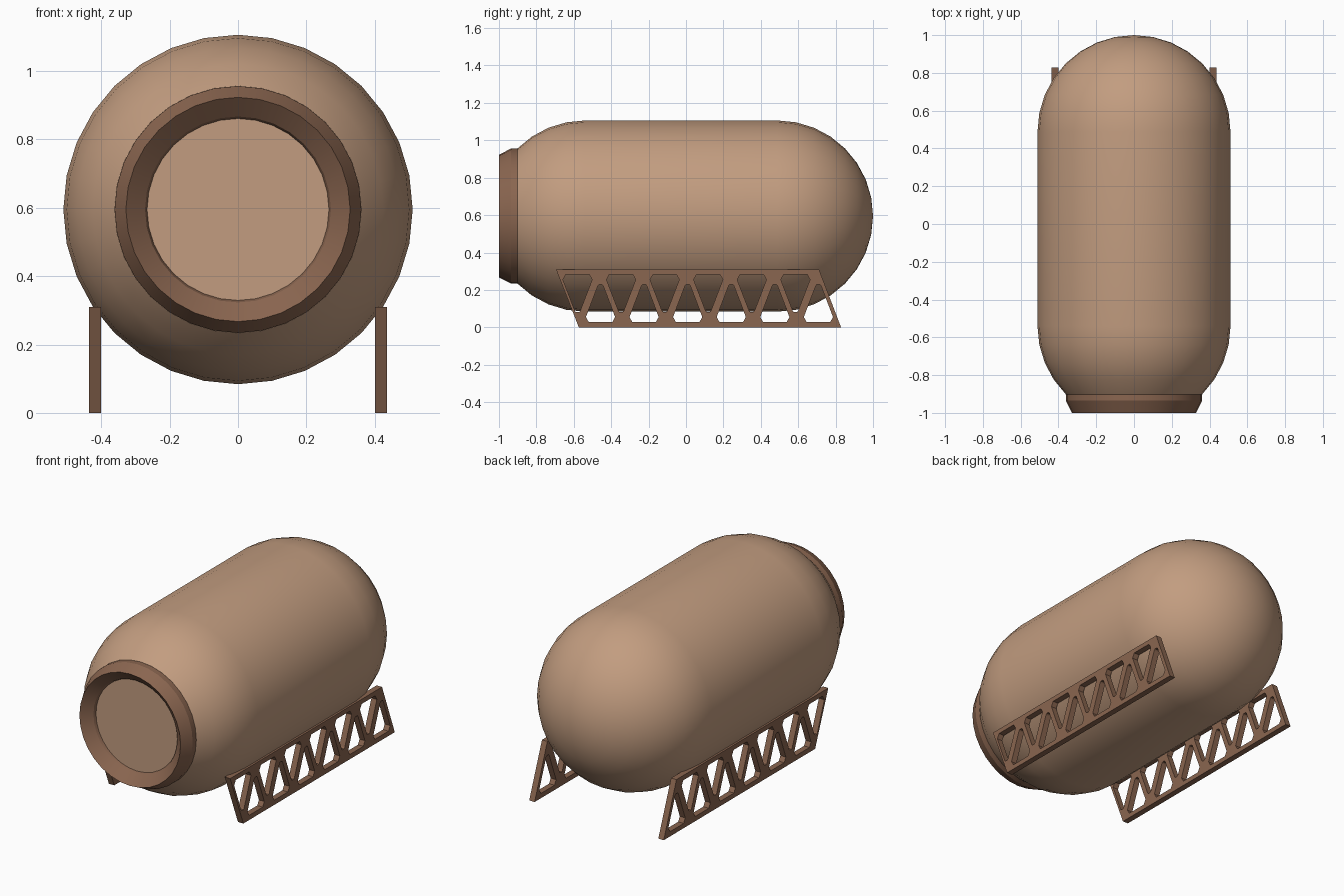
import bpy, bmesh, math
from mathutils import Matrix

if "Cube" in bpy.data.objects:
    bpy.data.objects.remove(bpy.data.objects["Cube"])

AXIS_Z = 0.595   # height of the tank axis
SIDES = 32


def material(name, rgb):
    m = bpy.data.materials.new(name)
    m.diffuse_color = (*rgb, 1)
    m.use_nodes = True
    m.node_tree.nodes["Principled BSDF"].inputs["Base Color"].default_value = m.diffuse_color
    return m


tan = material("light tan", (0.54, 0.335, 0.215))
brown = material("dark brown", (0.255, 0.132, 0.080))


def finish(name, bm, mat, smooth_angle=None):
    bmesh.ops.remove_doubles(bm, verts=bm.verts, dist=1e-5)
    bmesh.ops.recalc_face_normals(bm, faces=bm.faces)
    me = bpy.data.meshes.new(name)
    bm.to_mesh(me)
    bm.free()
    me.materials.append(mat)
    ob = bpy.data.objects.new(name, me)
    bpy.context.collection.objects.link(ob)
    if smooth_angle:
        bpy.ops.object.select_all(action='DESELECT')
        ob.select_set(True)
        bpy.context.view_layer.objects.active = ob
        bpy.ops.object.shade_smooth_by_angle(angle=math.radians(smooth_angle))
    return ob


def lathe(name, profile, mat, closed=False):
    """Turn (radius, y) points around the lengthwise axis."""
    bm = bmesh.new()
    rings = []
    for r, y in profile:
        if r < 1e-6:
            rings.append([bm.verts.new((0, y, AXIS_Z))] * SIDES)
            continue
        rings.append([bm.verts.new((r * math.sin(a), y, AXIS_Z + r * math.cos(a)))
                      for a in (2 * math.pi * i / SIDES for i in range(SIDES))])
    pairs = list(zip(rings, rings[1:]))
    if closed:
        pairs.append((rings[-1], rings[0]))
    for a, b in pairs:
        for i in range(SIDES):
            j = (i + 1) % SIDES
            bm.faces.new(list(dict.fromkeys((a[i], a[j], b[j], b[i]))))
    return finish(name, bm, mat, 25)


# Tank: cut-off front dome, straight barrel, full rear dome
R = 0.511
front = [(R * math.cos(math.radians(t)), -0.54 - R * math.sin(math.radians(t)))
         for t in (45, 33.75, 22.5, 11.25, 0)]
rear = [(R * math.cos(math.radians(t)), 0.489 + R * math.sin(math.radians(t)))
        for t in (i * 11.25 for i in range(9))]
lathe("tank_body", [(0, -0.9)] + front + rear, tan)

# Collar ring around the front opening, with a funnel-shaped inside
lathe("front_collar", [(0.361, -0.89), (0.361, -0.935), (0.328, -1.0),
                       (0.272, -0.95), (0.260, -0.92), (0.260, -0.89)],
      brown, closed=True)

# Flat hatch disc inside the collar
lathe("front_hatch", [(0, -0.935), (0.267, -0.935), (0.267, -0.9), (0, -0.9)], tan)


# Truss skids: slanted plates pierced by alternating blunt triangles
def truss(name, x):
    H = 0.31
    outlines = [[(-0.573, 0), (0.829, 0), (0.711, H), (-0.695, H)]]
    hole = [(-0.063, 0.028), (0.063, 0.028), (0.078, 0.055),
            (0.014, 0.222), (0.008, 0.229), (-0.008, 0.229),
            (-0.014, 0.222), (-0.078, 0.055)]
    for i in range(6):
        s = i * 0.233
        outlines.append([(-0.457 + s + u, v) for u, v in hole])
        outlines.append([(-0.580 + s + u, H - v) for u, v in hole])
    cu = bpy.data.curves.new(name, 'CURVE')
    cu.dimensions = '2D'
    cu.fill_mode = 'BOTH'
    cu.extrude = 0.0175
    for pts in outlines:
        sp = cu.splines.new('POLY')
        sp.points.add(len(pts) - 1)
        for p, (u, v) in zip(sp.points, pts):
            p.co = (u, v, 0, 1)
        sp.use_cyclic_u = True
    tmp = bpy.data.objects.new(name + "_outline", cu)
    bpy.context.collection.objects.link(tmp)
    bpy.context.view_layer.update()
    me = bpy.data.meshes.new_from_object(
        tmp.evaluated_get(bpy.context.evaluated_depsgraph_get()))
    bpy.data.objects.remove(tmp)
    bm = bmesh.new()
    bm.from_mesh(me)
    # lay the drawing into the y-z plane at the given x
    bm.transform(Matrix(((0, 0, 1, x), (1, 0, 0, 0), (0, 1, 0, 0), (0, 0, 0, 1))))
    for f in bm.faces:
        f.smooth = False
    return finish(name, bm, brown)


truss("right_skid", 0.4185)
truss("left_skid", -0.4185)
